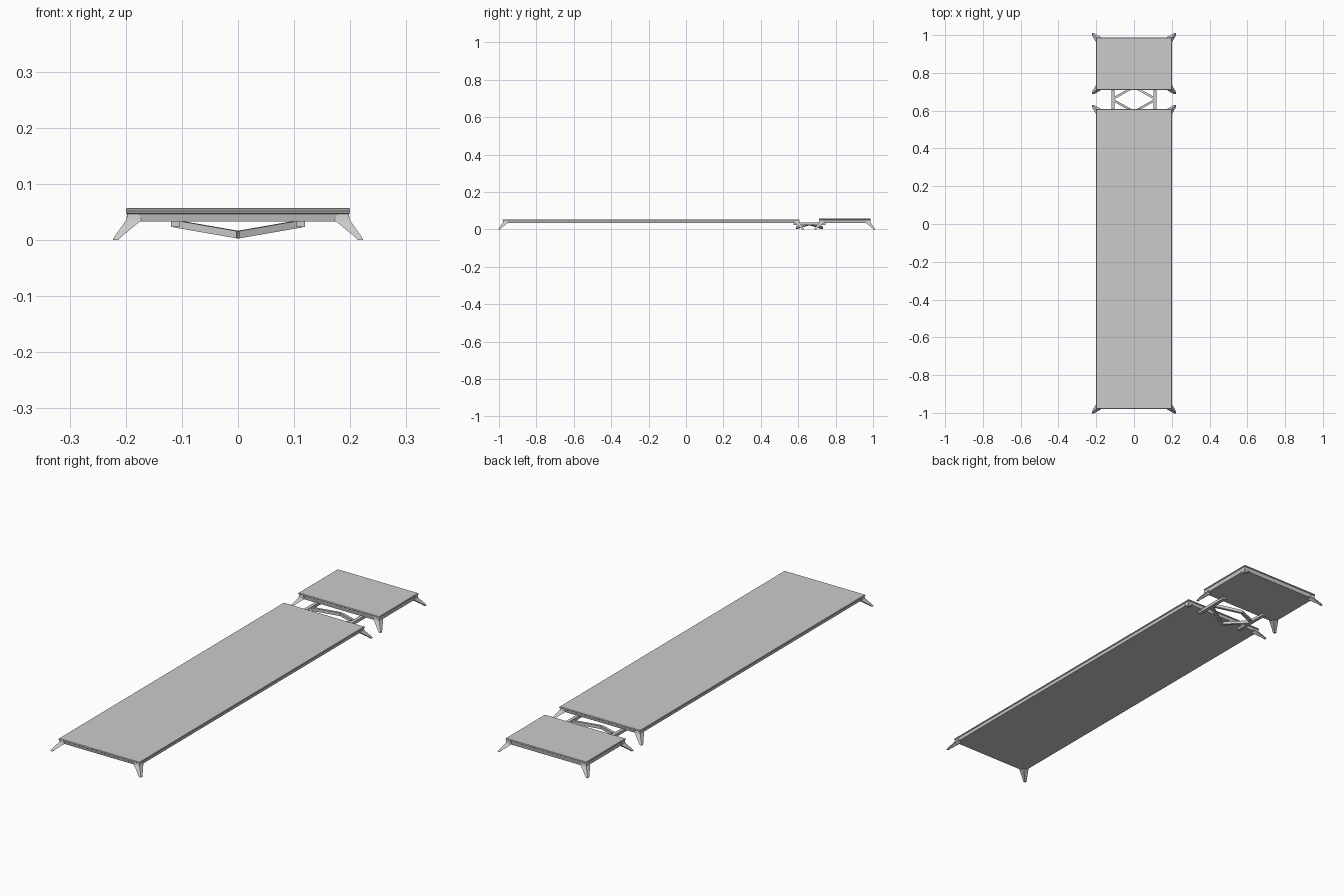
import bpy, bmesh
from mathutils import Vector

if "Cube" in bpy.data.objects:
    bpy.data.objects.remove(bpy.data.objects["Cube"])


def mesh_object(name, bm):
    bmesh.ops.recalc_face_normals(bm, faces=bm.faces)
    me = bpy.data.meshes.new(name)
    bm.to_mesh(me)
    bm.free()
    ob = bpy.data.objects.new(name, me)
    bpy.context.collection.objects.link(ob)
    return ob


def add_loft(bm, rings):
    loops = [[bm.verts.new(p) for p in r] for r in rings]
    for a, b in zip(loops, loops[1:]):
        for i in range(4):
            j = (i + 1) % 4
            bm.faces.new((a[i], a[j], b[j], b[i]))
    bm.faces.new(loops[0])
    bm.faces.new(loops[-1])


def rect(x0, x1, y0, y1, z):
    return [(x0, y0, z), (x1, y0, z), (x1, y1, z), (x0, y1, z)]


def slab(name, y0, y1, levels):
    # levels: (inset from outer edge, height) from bottom to top
    bm = bmesh.new()
    add_loft(bm, [rect(-0.2 + i, 0.2 - i, y0 + i, y1 - i, z) for i, z in levels])
    return mesh_object(name, bm)


def legs(name, y0, y1, top):
    # tapered legs splayed diagonally out of each corner
    bm = bmesh.new()
    for sx in (-1, 1):
        for sy, ye in ((-1, y0), (1, y1)):
            def ring(outer, size, z):
                xs = sorted((sx * (0.2 + outer), sx * (0.2 + outer - size)))
                ys = sorted((ye + sy * outer, ye + sy * (outer - size)))
                return rect(*xs, *ys, z)
            add_loft(bm, [ring(0.023, 0.010, 0), ring(0.021, 0.012, 0.005),
                          ring(-0.001, 0.028, 0.036), ring(-0.003, 0.018, top)])
    return mesh_object(name, bm)


# long and short platforms, each a rim with a thin board on top
for part, y0, y1, top in (("long", -0.98, 0.608, 0.053), ("short", 0.71, 0.988, 0.057)):
    slab(part + "_platform_rim", y0, y1, [(0.006, 0.033), (0.003, top - 0.007)])
    slab(part + "_platform_board", y0, y1,
         [(0.003, top - 0.007), (0, top - 0.005), (0, top - 0.002), (0.002, top)])
    legs(part + "_platform_legs", y0, y1, top - 0.006)

# side rails joining the platforms
for side, s in (("left", -1), ("right", 1)):
    bm = bmesh.new()
    xs = sorted((s * 0.104, s * 0.119))
    add_loft(bm, [rect(*xs, 0.575, 0.745, 0.023), rect(*xs, 0.575, 0.745, 0.036)])
    mesh_object(side + "_rail", bm)

# sagging diamond brace between the rails
bm = bmesh.new()
for sx in (-1, 1):
    for sy in (-1, 1):
        a = Vector((sx * 0.112, 0.66 + sy * 0.003, 0.029))
        b = Vector((0, 0.66 + sy * 0.066, 0.0095))
        d = (b - a).normalized()
        side = Vector((-d.y, d.x, 0)).normalized() * 0.006
        up = Vector((0, 0, 0.0065))
        add_loft(bm, [[p - side - up, p + side - up, p + side + up, p - side + up]
                      for p in (a, b)])
mesh_object("diamond_brace", bm)
